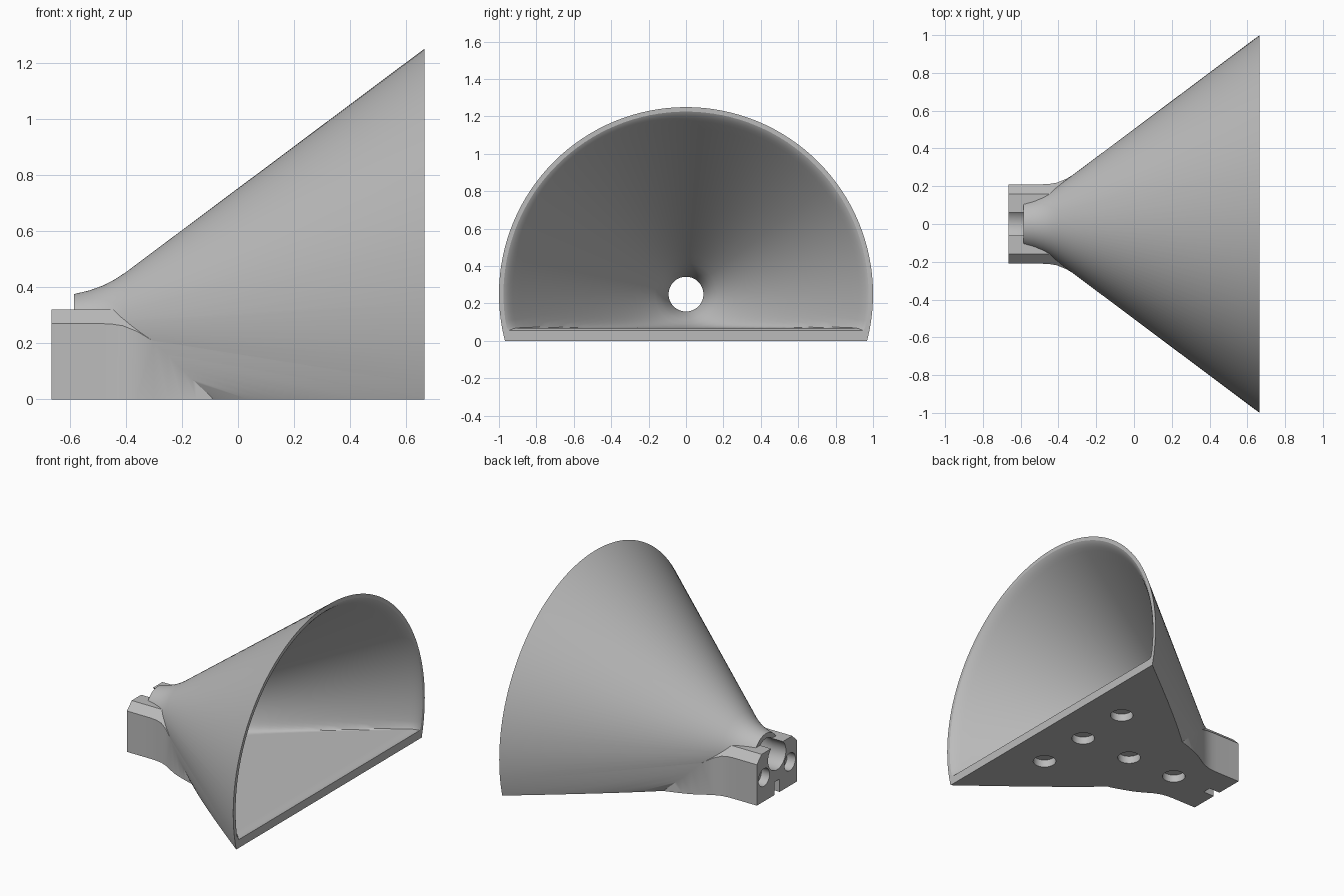
import bpy, bmesh, math
from mathutils import Matrix, Vector

old = bpy.data.objects.get("Cube")
if old:
    bpy.data.objects.remove(old, do_unlink=True)

AXIS_Z = 0.25      # height of the horn's axis
SEGMENTS = 128

grey = bpy.data.materials.new("light grey plastic")
grey.use_nodes = True
grey.diffuse_color = (0.5, 0.5, 0.5, 1)
grey.node_tree.nodes["Principled BSDF"].inputs["Base Color"].default_value = (0.5, 0.5, 0.5, 1)


def make_object(name, bm):
    bmesh.ops.recalc_face_normals(bm, faces=bm.faces[:])
    mesh = bpy.data.meshes.new(name)
    bm.to_mesh(mesh)
    bm.free()
    obj = bpy.data.objects.new(name, mesh)
    bpy.context.collection.objects.link(obj)
    mesh.materials.append(grey)
    return obj


def soft_max(a, b, k):
    """Larger of two values, blended over k to give a fillet."""
    h = max(k - abs(a - b), 0) / k
    return max(a, b) + h * h * k / 4


def loft(name, stations):
    """Round sections along x, each (x, radius, floor height)."""
    bm = bmesh.new()
    rings = []
    for x, r, floor in stations:
        ring = []
        for i in range(SEGMENTS):
            a = 2 * math.pi * i / SEGMENTS
            z = soft_max(AXIS_Z + r * math.sin(a), floor, 0.05)
            ring.append(bm.verts.new((x, r * math.cos(a), z)))
        rings.append(ring)
    for p, q in zip(rings, rings[1:]):
        for i in range(SEGMENTS):
            j = (i + 1) % SEGMENTS
            bm.faces.new((p[i], p[j], q[j], q[i]))
    bm.faces.new(rings[0])
    bm.faces.new(rings[-1])
    return make_object(name, bm)


def box(name, lo, hi):
    bm = bmesh.new()
    bmesh.ops.create_cube(bm, size=1)
    for v in bm.verts:
        v.co = [lo[i] if v.co[i] < 0 else hi[i] for i in range(3)]
    return make_object(name, bm)


def cylinder(name, centre, radius, depth, axis):
    bm = bmesh.new()
    turn = Vector((0, 0, 1)).rotation_difference(Vector(axis)).to_matrix().to_4x4()
    bmesh.ops.create_cone(bm, cap_ends=True, segments=40, radius1=radius, radius2=radius,
                          depth=depth, matrix=Matrix.Translation(centre) @ turn)
    return make_object(name, bm)


def combine(target, tool, operation):
    mod = target.modifiers.new("cut", "BOOLEAN")
    mod.operation = operation
    mod.solver = "EXACT"
    mod.object = tool
    tool.hide_render = True
    bpy.context.view_layer.objects.active = target
    bpy.ops.object.modifier_apply(modifier=mod.name)
    bpy.data.objects.remove(tool, do_unlink=True)


# Outer shell: short curved neck running into a straight cone
neck = [(-0.585, 0.125), (-0.53, 0.138), (-0.48, 0.156), (-0.44, 0.177), (-0.40, 0.203)]
horn = loft("horn", [(x, r, -9) for x, r in neck + [(0.665, 1.0)]])

# Mounting block: plan outline flaring into the cone, with 45 degree top chamfers
side = [(-0.665, 0.21), (-0.49, 0.21), (-0.45, 0.212), (-0.41, 0.218), (-0.36, 0.238),
        (-0.30, 0.274), (-0.25, 0.302), (-0.20, 0.322), (-0.15, 0.34), (-0.10, 0.356), (-0.05, 0.36)]
bm = bmesh.new()
outline = side + [(x, -y) for x, y in reversed(side)]
base = bm.faces.new([bm.verts.new((x, y, -0.1)) for x, y in outline])
raised = bmesh.ops.extrude_face_region(bm, geom=[base])["geom"]
bmesh.ops.translate(bm, vec=(0, 0, 0.42), verts=[g for g in raised if isinstance(g, bmesh.types.BMVert)])
for s in (1, -1):
    bmesh.ops.bisect_plane(bm, geom=bm.verts[:] + bm.edges[:] + bm.faces[:],
                           plane_co=(0, s * 0.21, 0.27), plane_no=(0, s, 1), clear_outer=True)
    bmesh.ops.holes_fill(bm, edges=[e for e in bm.edges if e.is_boundary])
combine(horn, make_object("mounting_block", bm), "UNION")

# Flat underside
combine(horn, box("underside_cutter", (-2, -2, -2), (2, 2, 0)), "DIFFERENCE")

# Hollow: throat bore, inner cone with a filleted flat floor, softened lip
inner = [(-0.75, 0.093, 0.07), (-0.57, 0.093, 0.07), (-0.53, 0.102, 0.07),
         (-0.48, 0.12, 0.07), (-0.44, 0.139, 0.07)]
for i in range(21):
    x = -0.40 + 1.015 * i / 20
    inner.append((x, 0.166 + 0.749 * (x + 0.40), 0.07))
inner += [(0.635, 0.942, 0.068), (0.65, 0.956, 0.064), (0.66, 0.968, 0.059),
          (0.665, 0.976, 0.055), (0.70, 1.02, 0.04)]
combine(horn, loft("hollow_cutter", inner), "DIFFERENCE")

# Round pockets under the floor
for x, y in ((0.41, 0.37), (0.41, 0), (0.41, -0.37), (0.04, 0), (-0.32, 0)):
    combine(horn, cylinder("floor_pocket", (x, y, 0), 0.07, 0.10, (0, 0, 1)), "DIFFERENCE")

# Pockets and slot in the end of the block
for s in (1, -1):
    combine(horn, cylinder("end_pocket", (-0.665, s * 0.135, 0.158), 0.058, 0.12, (1, 0, 0)), "DIFFERENCE")
combine(horn, box("slot_cutter", (-0.8, -0.028, -0.1), (-0.585, 0.028, 0.085)), "DIFFERENCE")

# Smooth shading with crisp edges
bpy.ops.object.select_all(action="DESELECT")
horn.select_set(True)
bpy.context.view_layer.objects.active = horn
bpy.ops.object.shade_smooth_by_angle(angle=math.radians(30))
